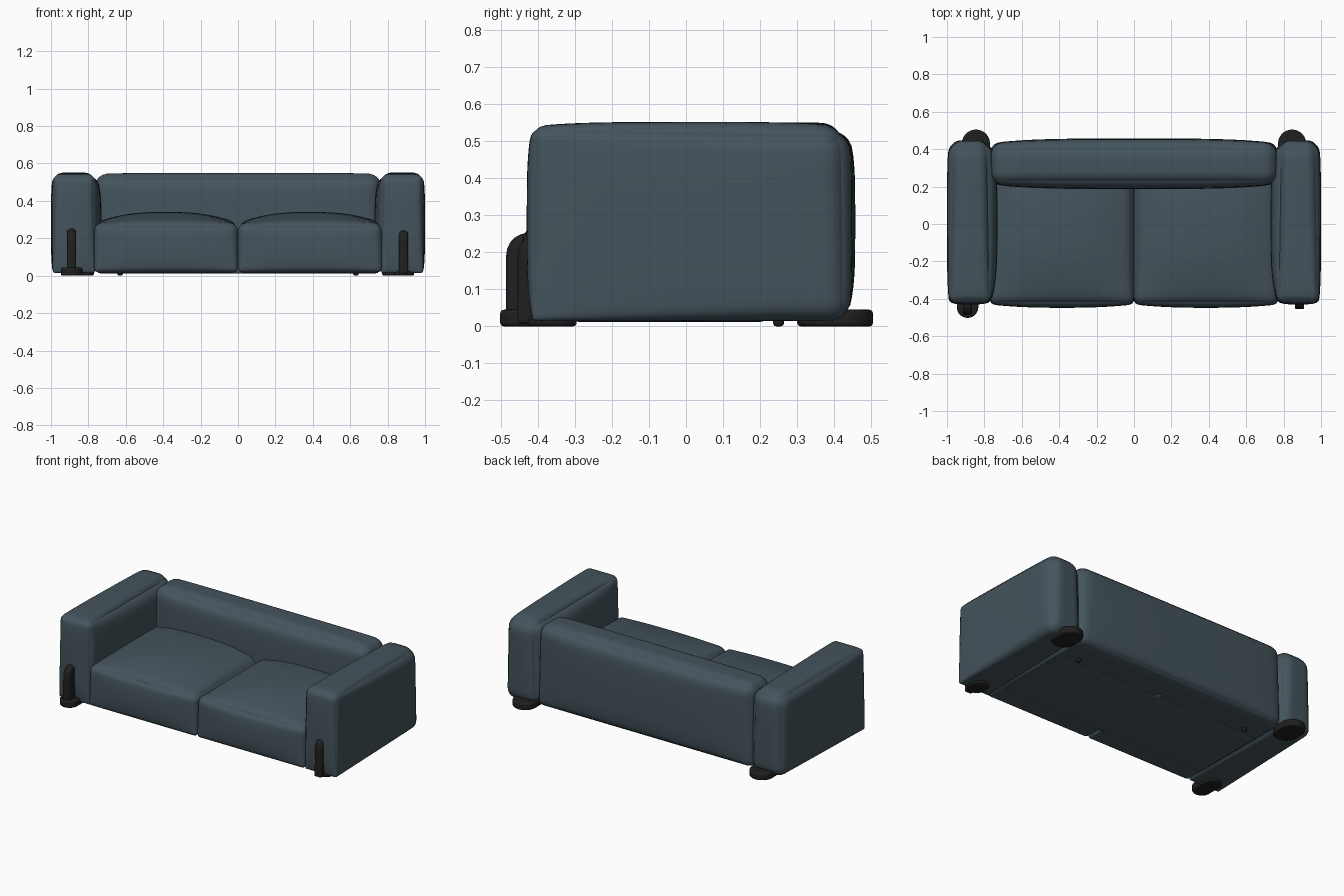
import bpy, bmesh, math
from mathutils import Vector

cube = bpy.data.objects.get("Cube")
if cube:
    bpy.data.objects.remove(cube, do_unlink=True)


def material(name, color):
    m = bpy.data.materials.new(name)
    m.use_nodes = True
    m.diffuse_color = (*color, 1)
    m.node_tree.nodes["Principled BSDF"].inputs["Base Color"].default_value = (*color, 1)
    return m


fabric = material("slate fabric", (0.058, 0.088, 0.107))
black = material("black plastic", (0.014, 0.014, 0.014))


def finish(name, bm, mat):
    bmesh.ops.recalc_face_normals(bm, faces=bm.faces)
    mesh = bpy.data.meshes.new(name)
    bm.to_mesh(mesh)
    bm.free()
    mesh.materials.append(mat)
    ob = bpy.data.objects.new(name, mesh)
    bpy.context.collection.objects.link(ob)
    bpy.ops.object.select_all(action="DESELECT")
    ob.select_set(True)
    bpy.context.view_layer.objects.active = ob
    bpy.ops.object.shade_smooth_by_angle(angle=math.radians(40))
    return ob


def cushion(name, lo, hi, radius, mat=fabric, bulge_lo=(0, 0, 0), bulge_hi=(0, 0, 0),
            power=2.5, cuts=23, shape=None):
    """Rounded box with swollen faces; radius(u) takes box coordinates from -1 to 1."""
    lo, hi = Vector(lo), Vector(hi)
    mid, half = (lo + hi) / 2, (hi - lo) / 2
    bm = bmesh.new()
    bmesh.ops.create_cube(bm, size=2)
    bmesh.ops.subdivide_edges(bm, edges=bm.edges[:], cuts=cuts, use_grid_fill=True)
    for v in bm.verts:
        # crowd the grid towards the edges
        u = [math.copysign(1 - max(0, 1 - abs(c)) ** 2.2, c) for c in v.co]
        p = Vector([c * h for c, h in zip(u, half)])
        r = min(radius(u), min(half) * 0.98)
        core = Vector([max(r - h, min(h - r, c)) for c, h in zip(p, half)])
        p = core + (p - core).normalized() * r
        for k in range(3):
            swell = bulge_hi[k] if u[k] > 0 else -bulge_lo[k]
            for j in range(3):
                swell *= abs(u[j]) ** 2 if j == k else 1 - abs(u[j]) ** power
            p[k] += swell
        v.co = mid + p
        if shape:
            shape(v.co)
    return finish(name, bm, mat)


def foot(name, x, y0, y1, width, height):
    """Flat pad with round ends."""
    bm = bmesh.new()
    n, r = 40, width / 2
    ring = []
    for i in range(n):
        a = (i + 0.5) * math.tau / n
        end = y1 - r if math.sin(a) > 0 else y0 + r
        ring.append(bm.verts.new((x + r * math.cos(a), end + r * math.sin(a), 0)))
    base = bm.faces.new(ring)
    top = bmesh.ops.extrude_face_region(bm, geom=[base])
    for v in top["geom"]:
        if isinstance(v, bmesh.types.BMVert):
            v.co.z = height
    ob = finish(name, bm, black)
    bev = ob.modifiers.new("soft rim", "BEVEL")
    bev.width, bev.segments = 0.01, 3
    bev.limit_method, bev.angle_limit = "ANGLE", math.radians(40)


def arm_radius(u):
    # crisp at the front and bottom, soft at the back and top
    return 0.045 + 0.022 * u[1] + 0.012 * u[2]


# Arms
for side, s in (("left", 1), ("right", -1)):
    inner, outer = 0.765 * s, 0.99 * s
    grow_in, grow_out = (0.035, 0.01)
    cushion(side + "_arm",
            (min(inner, outer), -0.415, 0.015), (max(inner, outer), 0.44, 0.54),
            arm_radius,
            bulge_lo=(grow_in if s > 0 else grow_out, 0.015, 0),
            bulge_hi=(grow_out if s > 0 else grow_in, 0.008, 0.012), power=4)

# Backrest
cushion("backrest", (-0.765, 0.212, 0.02), (0.765, 0.432, 0.545),
        lambda u: 0.055 + 0.015 * u[2],
        bulge_lo=(0, 0.025, 0), bulge_hi=(0, 0.025, 0.005), power=4)

# Seat cushions, running back under the backrest
for side, x in (("left", 0), ("right", -0.77)):
    cushion(side + "_seat", (x, -0.43, 0.018), (x + 0.77, 0.40, 0.28),
            lambda u: 0.034 + 0.01 * u[2],
            bulge_lo=(0, 0.018, 0), bulge_hi=(0, 0, 0.062))

# Underside panel and small glides
cushion("underside_panel", (-0.75, -0.30, 0.012), (0.75, 0.21, 0.05),
        lambda u: 0.006, cuts=7)
for side, x in (("left", 0.63), ("right", -0.63)):
    foot(side + "_glide", x, 0.235, 0.265, 0.03, 0.03)

# Feet
foot("back_left_foot", 0.845, 0.30, 0.505, 0.15, 0.045)
foot("back_right_foot", -0.845, 0.30, 0.505, 0.15, 0.045)
foot("front_right_foot", -0.89, -0.502, -0.295, 0.115, 0.045)
foot("front_left_foot", 0.885, -0.43, -0.295, 0.115, 0.03)


# Front posts, curving back at the top
def lean(co):
    t = max(0, co.z - 0.19) / 0.06
    co.y += 0.03 * t * t


for side, x, y in (("left", 0.885, -0.455), ("right", -0.89, -0.486)):
    cushion(side + "_front_post", (x - 0.025, y, 0.008), (x + 0.025, -0.37, 0.252),
            lambda u: 0.016 + 0.008 * u[2], mat=black, cuts=15, shape=lean)
